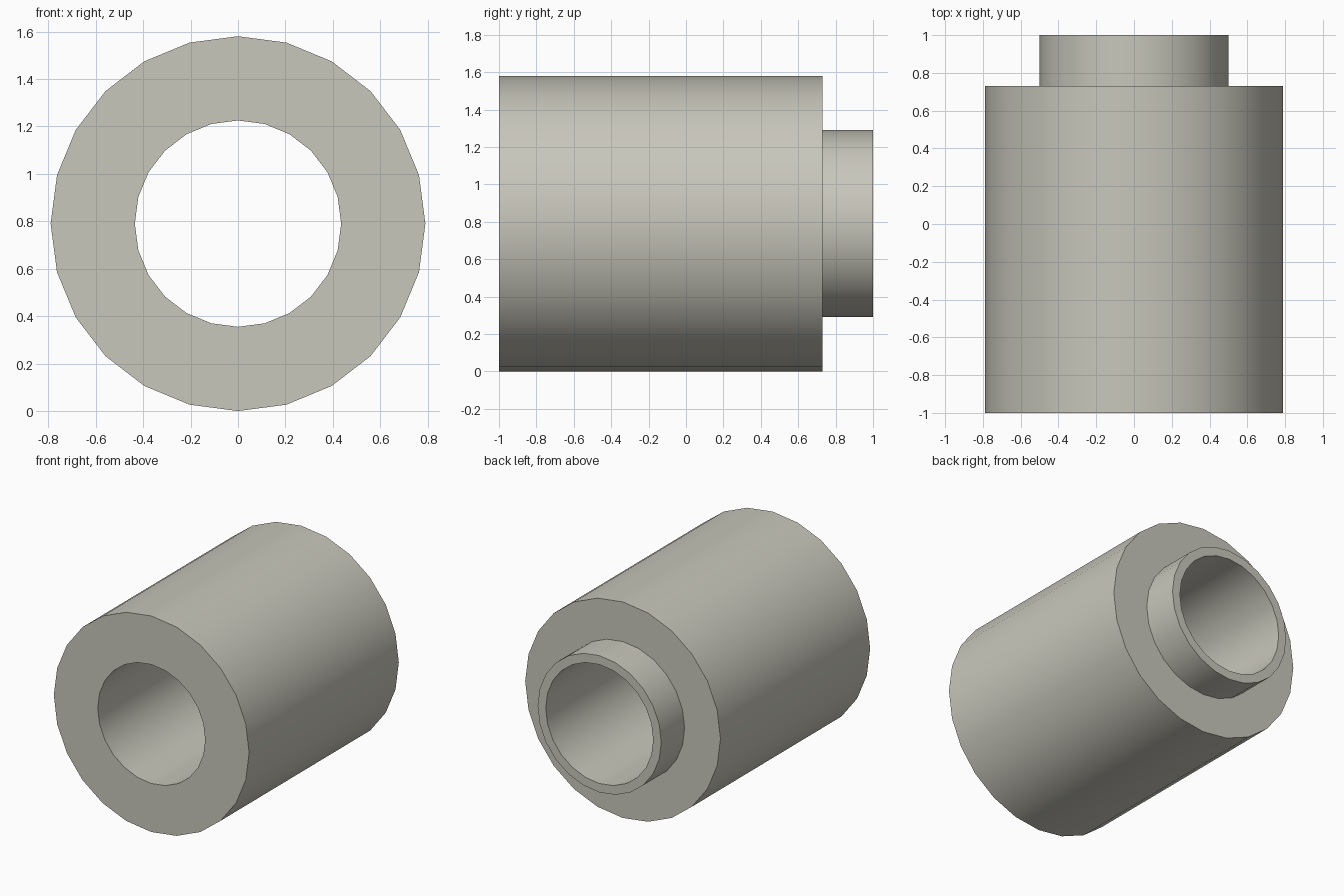
import bpy
import bmesh
import math

cube = bpy.data.objects.get("Cube")
if cube:
    bpy.data.objects.remove(cube, do_unlink=True)

SIDES = 24
CENTRE_Z = 0.79

# Closed cross-section as (radius, y): body, shoulder, collar, bore
PROFILE = [(0.435, -1.0), (0.79, -1.0), (0.79, 0.73),
           (0.50, 0.73), (0.50, 1.0), (0.435, 1.0)]

# Warm grey finish
grey = bpy.data.materials.new("warm_grey")
grey.use_nodes = True
colour = (0.58, 0.57, 0.50, 1.0)
grey.diffuse_color = colour
grey.node_tree.nodes["Principled BSDF"].inputs["Base Color"].default_value = colour

# Sweep the cross-section around the y axis
bm = bmesh.new()
rings = []
for radius, y in PROFILE:
    ring = []
    for i in range(SIDES):
        a = 2 * math.pi * i / SIDES
        ring.append(bm.verts.new((radius * math.sin(a), y,
                                  CENTRE_Z + radius * math.cos(a))))
    rings.append(ring)
for k, ring in enumerate(rings):
    following = rings[(k + 1) % len(rings)]
    for i in range(SIDES):
        j = (i + 1) % SIDES
        bm.faces.new((ring[i], ring[j], following[j], following[i]))
bmesh.ops.recalc_face_normals(bm, faces=bm.faces)

mesh = bpy.data.meshes.new("stepped_bushing")
bm.to_mesh(mesh)
bm.free()
mesh.materials.append(grey)
bushing = bpy.data.objects.new("stepped_bushing", mesh)
bpy.context.collection.objects.link(bushing)

# Smooth round walls with crisp rims
bpy.ops.object.select_all(action='DESELECT')
bushing.select_set(True)
bpy.context.view_layer.objects.active = bushing
bpy.ops.object.shade_smooth_by_angle(angle=math.radians(30))
